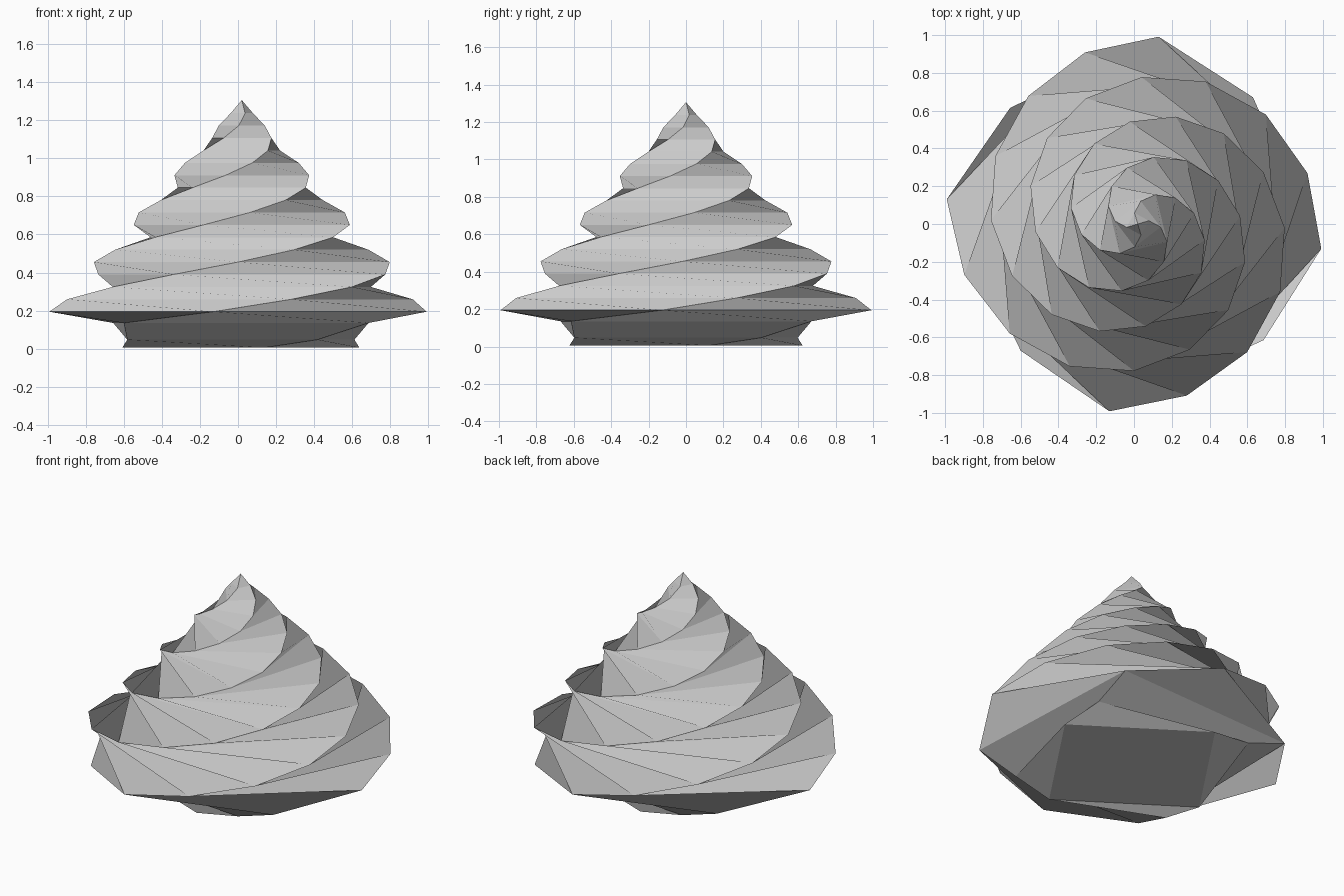
import bpy, bmesh
from math import cos, sin, radians
from mathutils.geometry import normal

cube = bpy.data.objects.get("Cube")
if cube:
    bpy.data.objects.remove(cube, do_unlink=True)

# Plain grey cream
cream = bpy.data.materials.new("cream_grey")
cream.use_nodes = True
colour = (0.6, 0.6, 0.6, 1)
cream.diffuse_color = colour
cream.node_tree.nodes["Principled BSDF"].inputs["Base Color"].default_value = colour

SIDES = 4
STEPS = 17
LEAN = 0.02

# Foot rings: height, radius, turn in degrees, sideways offset
rings = [(0.005, 0.635, -79, 0.015), (0.047, 0.72, -56, 0.015), (0.135, 0.91, -42.5, 0.015)]
# Swirl rings: slightly rounded taper with a steady twist
for k in range(STEPS):
    radius = 1 - (k / STEPS) ** 1.04
    rings.append((0.194 + 0.0652 * k, radius, -7.5 + 24 * k, LEAN * min(k, 2) / 2))

bm = bmesh.new()


def add_ring(z, radius, turn, offset):
    angles = [radians(turn + 360 * i / SIDES) for i in range(SIDES)]
    return [bm.verts.new((offset + radius * cos(a), radius * sin(a), z)) for a in angles]


def add_wall(a, b, c, d):
    """Flat-shaded twisted quad whose fold runs along its short diagonal, b to d.
    A quad folded sharply about its first corner is split the other way."""
    sharp = normal(a.co, b.co, d.co).dot(normal(b.co, c.co, d.co)) < 0
    bm.faces.new((a, b, c, d) if sharp else (b, c, d, a))


loops = [add_ring(*ring) for ring in rings]
# Flat underside
bm.faces.new(reversed(loops[0]))

# Twisted walls of the foot and swirl
for low, high in zip(loops, loops[1:]):
    for i in range(SIDES):
        j = (i + 1) % SIDES
        add_wall(low[i], low[j], high[j], high[i])

# Pointed tip
tip = bm.verts.new((LEAN, 0, 1.306))
for i in range(SIDES):
    bm.faces.new((loops[-1][i], loops[-1][(i + 1) % SIDES], tip))

mesh = bpy.data.meshes.new("cream_swirl")
bm.to_mesh(mesh)
bm.free()
mesh.materials.append(cream)
swirl = bpy.data.objects.new("cream_swirl", mesh)
bpy.context.collection.objects.link(swirl)
